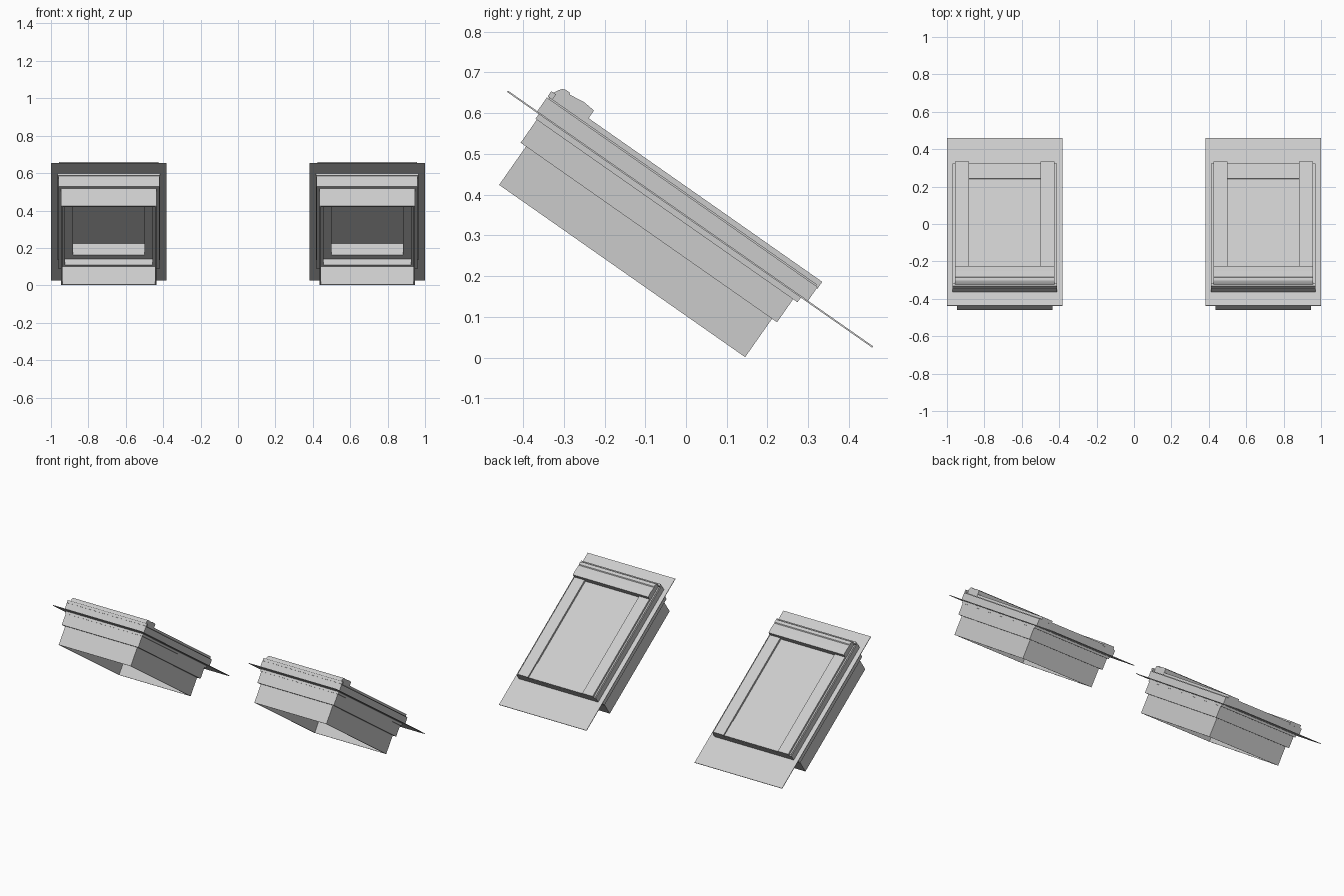
import bpy, bmesh, math
from mathutils import Matrix, Vector

if "Cube" in bpy.data.objects:
    bpy.data.objects.remove(bpy.data.objects["Cube"])

# Slope frame: local x across, local y down the roof slope, local z out of the roof
SLOPE = Matrix.Translation((0, 0.01, 0.34)) @ Matrix.Rotation(math.radians(-35), 4, 'X')


def add_object(name, bm, cx):
    bmesh.ops.recalc_face_normals(bm, faces=bm.faces)
    me = bpy.data.meshes.new(name)
    bm.to_mesh(me)
    bm.free()
    ob = bpy.data.objects.new(name, me)
    bpy.context.collection.objects.link(ob)
    ob.matrix_world = Matrix.Translation((cx, 0, 0)) @ SLOPE
    return ob


def box(name, cx, x0, x1, u0, u1, n0, n1):
    bm = bmesh.new()
    bmesh.ops.create_cube(bm, size=1)
    for v in bm.verts:
        v.co = Vector(((x0 + x1) / 2 + v.co.x * (x1 - x0),
                       (u0 + u1) / 2 + v.co.y * (u1 - u0),
                       (n0 + n1) / 2 + v.co.z * (n1 - n0)))
    return add_object(name, bm, cx)


def ring(name, cx, outer, inner, n0, n1):
    """Rectangular frame; outer and inner are (half width, top u, bottom u)."""
    bm = bmesh.new()
    loops = []
    for (h, a, b), n in ((outer, n0), (outer, n1), (inner, n1), (inner, n0)):
        loops.append([bm.verts.new((x, u, n)) for x, u in ((-h, a), (h, a), (h, b), (-h, b))])
    for k in range(4):
        p, q = loops[k], loops[(k + 1) % 4]
        for i in range(4):
            j = (i + 1) % 4
            bm.faces.new((p[i], p[j], q[j], q[i]))
    return add_object(name, bm, cx)


def extrude_x(name, cx, half, profile):
    """Extrude a (u, n) profile across the window."""
    bm = bmesh.new()
    a = [bm.verts.new((-half, u, n)) for u, n in profile]
    b = [bm.verts.new((half, u, n)) for u, n in profile]
    bm.faces.new(a)
    bm.faces.new(b)
    for i in range(len(a)):
        j = (i + 1) % len(a)
        bm.faces.new((a[i], a[j], b[j], b[i]))
    return add_object(name, bm, cx)


HOOD = [(-0.452, 0.045), (-0.452, 0.063), (-0.446, 0.074), (-0.440, 0.082), (-0.432, 0.085),
        (-0.421, 0.085), (-0.416, 0.081), (-0.378, 0.086), (-0.346, 0.083), (-0.346, 0.045)]

for side, cx in (("left", -0.691), ("right", 0.691)):
    # Thin flashing sheet lying on the roof
    ring(side + "_flashing", cx, (0.309, -0.547, 0.547), (0.269, -0.448, 0.32), -0.002, 0.002)
    # Interior lining, frame with lip, and sash
    ring(side + "_lining", cx, (0.2545, -0.432, 0.305), (0.246, -0.424, 0.297), -0.200, -0.083)
    ring(side + "_frame", cx, (0.27, -0.448, 0.32), (0.235, -0.413, 0.282), -0.085, 0.01)
    ring(side + "_frame_lip", cx, (0.274, -0.452, 0.333), (0.262, -0.44, 0.315), -0.016, 0.004)
    ring(side + "_sash", cx, (0.236, -0.414, 0.283), (0.19, -0.37, 0.245), -0.045, 0.04)
    # Outer cladding: skirt, recessed seam, top edge
    ring(side + "_cladding", cx, (0.28, -0.459, 0.352), (0.23, -0.40, 0.27), 0.001, 0.043)
    ring(side + "_cladding_seam", cx, (0.274, -0.454, 0.347), (0.23, -0.40, 0.27), 0.042, 0.047)
    box(side + "_top_edge", cx, -0.28, 0.28, -0.459, -0.445, 0.046, 0.062)
    # Raised side covers, lower rail, glass
    for s in (-1, 1):
        xs = sorted((s * 0.192, s * 0.265))
        box(side + "_side_cover", cx, xs[0], xs[1], -0.36, 0.354, 0.04, 0.060)
    box(side + "_lower_cover", cx, -0.192, 0.192, 0.25, 0.351, 0.035, 0.051)
    box(side + "_glass", cx, -0.2, 0.2, -0.39, 0.252, 0.03, 0.047)
    # Top hood
    extrude_x(side + "_hood", cx, 0.266, HOOD)
